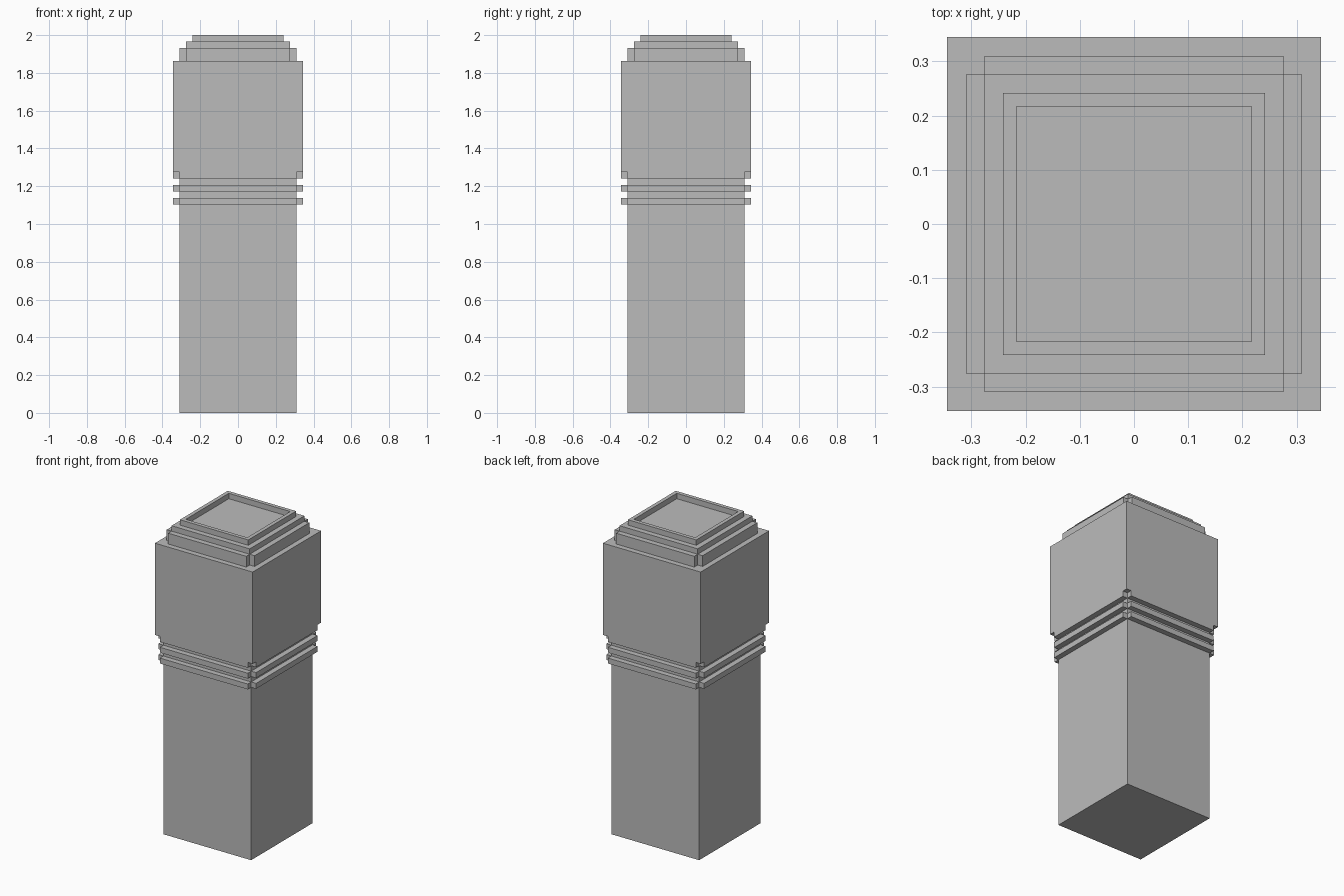
import bpy
import bmesh

U = 2 / 58  # building module: the post is 58 modules tall

cube = bpy.data.objects.get("Cube")
if cube:
    bpy.data.objects.remove(cube, do_unlink=True)

stone = bpy.data.materials.new("grey stone")
stone.use_nodes = True
GREY = (0.5, 0.5, 0.5, 1)
stone.diffuse_color = GREY
stone.node_tree.nodes["Principled BSDF"].inputs["Base Color"].default_value = GREY


def square_plan(half, notched):
    """Square outline, optionally with a one-module notch at each corner."""
    inner = half - 1
    corner = [(half, inner), (inner, inner), (inner, half)] if notched else [(half, half)]
    plan = []
    for _ in range(4):
        plan += corner
        corner = [(-y, x) for x, y in corner]
    return plan


def block(name, half, bottom, top, notched=False, recess=False):
    bm = bmesh.new()
    base = bm.faces.new([bm.verts.new((x * U, y * U, bottom * U))
                         for x, y in square_plan(half, notched)])
    raised = bmesh.ops.extrude_face_region(bm, geom=[base], use_keep_orig=True)["geom"]
    bmesh.ops.translate(bm, vec=(0, 0, (top - bottom) * U),
                        verts=[v for v in raised if isinstance(v, bmesh.types.BMVert)])
    bmesh.ops.recalc_face_normals(bm, faces=bm.faces)
    if recess:
        # Sink a tray into the top, leaving a one-module rim
        lid = max(bm.faces, key=lambda f: f.calc_center_median().z)
        bmesh.ops.inset_region(bm, faces=[lid], thickness=U)
        walls = bmesh.ops.extrude_face_region(bm, geom=[lid])["geom"]
        bmesh.ops.translate(bm, vec=(0, 0, -U),
                            verts=[v for v in walls if isinstance(v, bmesh.types.BMVert)])
        if lid.is_valid:
            bm.faces.remove(lid)
        bmesh.ops.recalc_face_normals(bm, faces=bm.faces)
    mesh = bpy.data.meshes.new(name)
    bm.to_mesh(mesh)
    bm.free()
    mesh.materials.append(stone)
    obj = bpy.data.objects.new(name, mesh)
    bpy.context.collection.objects.link(obj)


# Shaft with two raised bands
block("shaft", 9, 0, 37)
block("lower_band", 10, 32, 33, notched=True)
block("upper_band", 10, 34, 35, notched=True)

# Head with a notched bottom course
block("head_bottom_course", 10, 36, 37, notched=True)
block("head", 10, 37, 54)

# Stepped cap ending in a rimmed tray
block("cap_lower_step", 9, 54, 56, notched=True)
block("cap_middle_step", 8, 56, 57)
block("cap_tray", 7, 56.5, 58, recess=True)
